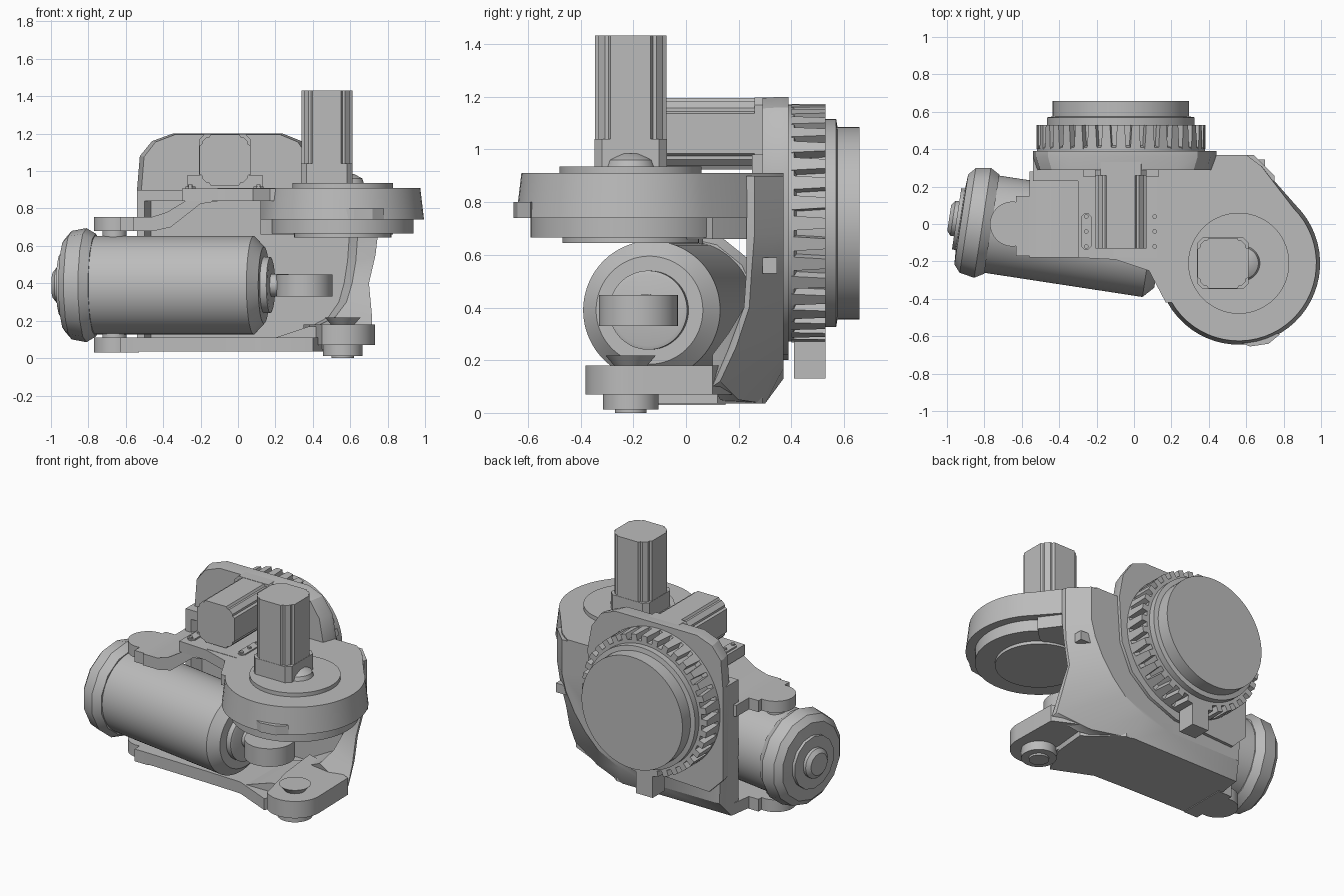
import bpy, bmesh, math
from mathutils import Vector

cube = bpy.data.objects.get("Cube")
if cube:
    bpy.data.objects.remove(cube, do_unlink=True)

grey = bpy.data.materials.new("machine_grey")
grey.use_nodes = True
colour = (0.5, 0.5, 0.5, 1)
grey.diffuse_color = colour
grey.node_tree.nodes["Principled BSDF"].inputs["Base Color"].default_value = colour
parts = []


def loft(name, rings):
    """Skin equal-length rings of points and cap both ends."""
    bm = bmesh.new()
    loops = [[bm.verts.new(p) for p in ring] for ring in rings]
    n = len(loops[0])
    for a, b in zip(loops, loops[1:]):
        for i in range(n):
            j = (i + 1) % n
            bm.faces.new((a[i], a[j], b[j], b[i]))
    bm.faces.new(loops[0])
    bm.faces.new(loops[-1])
    bmesh.ops.recalc_face_normals(bm, faces=bm.faces)
    mesh = bpy.data.meshes.new(name)
    bm.to_mesh(mesh)
    bm.free()
    mesh.materials.append(grey)
    obj = bpy.data.objects.new(name, mesh)
    bpy.context.collection.objects.link(obj)
    parts.append(obj)
    return obj


def flat(name, pts, z0, z1):
    """Extrude a plan outline upwards."""
    return loft(name, [[(x, y, z) for x, y in pts] for z in (z0, z1)])


def upright(name, pts, y0, y1):
    """Extrude a front outline backwards."""
    return loft(name, [[(x, y, z) for x, z in pts] for y in (y0, y1)])


def box(name, x0, x1, y0, y1, z0, z1):
    return flat(name, [(x0, y0), (x1, y0), (x1, y1), (x0, y1)], z0, z1)


def turned(name, origin, axis, profile, sides=64):
    """Rings of (radius, distance) along an axis."""
    axis = Vector(axis).normalized()
    up = Vector((0, 0, 1)) if abs(axis.z) < 0.9 else Vector((0, 1, 0))
    u = axis.cross(up).normalized()
    v = u.cross(axis)
    rings = []
    for r, t in profile:
        ring = []
        for i in range(sides):
            a = math.tau * (i + 0.5) / sides
            ring.append(Vector(origin) + axis * t + (u * math.cos(a) + v * math.sin(a)) * r)
        rings.append(ring)
    return loft(name, rings)


def arc(cx, cy, r, a0, a1, n=32):
    angles = [math.radians(a0 + (a1 - a0) * i / n) for i in range(n + 1)]
    return [(cx + r * math.cos(a), cy + r * math.sin(a)) for a in angles]


def motor_outline(h):
    """Square with grooved, chamfered corners."""
    quarter = [(h, -0.56 * h), (h, 0.56 * h), (0.9 * h, 0.62 * h),
               (0.9 * h, 0.72 * h), (0.72 * h, 0.9 * h), (0.62 * h, 0.9 * h)]
    pts = []
    for k in range(4):
        c, s = round(math.cos(k * math.pi / 2)), round(math.sin(k * math.pi / 2))
        pts += [(c * x - s * y, s * x + c * y) for x, y in quarter]
    return pts


def chamfered(h, c):
    return [(h, c - h), (h, h - c), (h - c, h), (c - h, h),
            (-h, h - c), (-h, c - h), (c - h, -h), (h - c, -h)]


Z, Y = (0, 0, 1), (0, 1, 0)
JX, JY = 0.56, -0.21       # upright joint axis
GX, GZ = -0.07, 0.72       # rear flange axis

# Upper deck with the big round joint housing
rings = []
for r, z in ((0.435, 0.74), (0.415, 0.91)):
    rings.append([(x, y, z) for x, y in
                  arc(JX, JY, r, -150, 45) + [(0.68, 0.31), (0.6, 0.37), (0.12, 0.37), (0.12, -0.27)]])
loft("joint_housing", rings)
flat("deck_underside", [(0.12, -0.24), (0.3, -0.2), (0.75, 0.02), (0.83, 0.1), (0.68, 0.3),
                        (0.6, 0.37), (0.12, 0.37)], 0.66, 0.76)
flat("deck_web", [(-0.3, -0.18), (-0.1, -0.19), (0.08, -0.25), (0.17, -0.42),
                  (0.4, -0.42), (0.4, 0.3), (-0.3, 0.3)], 0.84, 0.908)
turned("joint_bearing", (JX, JY, 0), Z, [(0.26, 0.645), (0.26, 0.665), (0.38, 0.665), (0.38, 0.75)])
turned("joint_cover", (JX, JY, 0), Z, [(0.27, 0.9), (0.27, 0.935)])
turned("cover_dome", (JX + 0.02, JY, 0), Z, [(0.095, 0.93), (0.085, 0.96), (0.04, 0.985)], 32)
flat("housing_lip", [(0.56, -0.63), (0.62, -0.655), (0.72, -0.64), (0.78, -0.59), (0.7, -0.55), (0.58, -0.58)],
     0.74, 0.8)

# Stepped upper arm reaching over the cylinder
arm = [(-0.56, 0.755), (-0.46, 0.755), (-0.38, 0.78), (-0.2, 0.89), (-0.1, 0.91), (0.14, 0.91),
       (0.14, 0.84), (-0.1, 0.84), (-0.2, 0.825), (-0.36, 0.70), (-0.45, 0.68), (-0.56, 0.68)]
upright("upper_arm", arm, -0.18, 0.28)
for label, z0, z1 in (("upper", 0.68, 0.755), ("lower", 0.03, 0.11)):
    box(label + "_ear_base", -0.63, -0.53, -0.17, 0.15, z0, z1)
    turned(label + "_ear", (-0.65, 0, 0), Z, [(0.12, z0), (0.12, z1)], 40)
for label, z0, z1 in (("upper", 0.64, 0.69), ("lower", 0.1, 0.14)):
    turned(label + "_pivot_pin", (-0.66, 0, 0), Z, [(0.065, z0), (0.065, z1)], 32)

# Rear wall: recessed inside, its outer side swept in towards the bottom
front = [(-0.54, 0.23, 0.035), (0.3, 0.2, 0.035), (0.55, 0.13, 0.05), (0.72, 0.1, 0.1), (0.715, 0.16, 0.24),
         (0.70, 0.22, 0.4), (0.735, 0.23, 0.55), (0.75, 0.23, 0.68), (0.75, 0.23, 0.9), (-0.54, 0.23, 0.9)]
middle = [(-0.54, 0.3, 0.035), (0.25, 0.3, 0.035), (0.5, 0.2, 0.05), (0.71, 0.13, 0.12), (0.71, 0.19, 0.25),
          (0.70, 0.24, 0.4), (0.735, 0.25, 0.55), (0.75, 0.26, 0.68), (0.75, 0.26, 0.9), (-0.54, 0.29, 0.9)]
rim = [(-0.5, 0.11), (0.3, 0.11), (0.42, 0.17), (0.52, 0.22), (0.58, 0.3),
       (0.61, 0.4), (0.63, 0.52), (0.64, 0.66), (0.62, 0.84), (-0.5, 0.84)]
outer = [(-0.5, 0.13), (0.05, 0.13), (0.22, 0.17), (0.38, 0.25), (0.47, 0.34),
         (0.55, 0.45), (0.61, 0.57), (0.64, 0.68), (0.64, 0.9), (-0.54, 0.9)]
loft("rear_wall", [[(x * 0.93, 0.29, z) for x, z in rim],
                   [(x, min(p[1], 0.23), z) for (x, z), p in zip(rim, front)],
                   front, middle,
                   [(x, 0.37, z) for x, z in outer]])

# Mounting plate behind the motor
plate = [(-0.54, 0.3), (-0.54, 0.9), (-0.525, 1.08), (-0.46, 1.16), (-0.35, 1.2),
         (0.24, 1.2), (0.34, 1.16), (0.41, 1.06), (0.44, 0.9), (0.42, 0.6), (0.34, 0.42),
         (0.2, 0.3), (0.0, 0.22), (-0.44, 0.2)]
small = [(GX + (x - GX) * 0.95, GZ + (z - GZ) * 0.99) for x, z in plate]
loft("mounting_plate", [[(x, y, z) for x, z in p] for p, y in ((small, 0.29), (plate, 0.36), (plate, 0.39))])

# Rear flange with ribbed ring
turned("rear_flange", (GX, 0, GZ), Y,
       [(0.45, 0.36), (0.45, 0.41), (0.415, 0.42), (0.415, 0.53), (0.395, 0.53), (0.395, 0.57),
        (0.365, 0.575), (0.365, 0.658)], 96)
RIBS = 36
for i in range(RIBS):
    a = math.tau * i / RIBS
    out = Vector((math.cos(a), 0, math.sin(a)))
    side = Vector((-math.sin(a), 0, math.cos(a)))
    base = Vector((GX, 0, GZ))
    loft("flange_rib", [[base + out * r + side * s + Vector((0, y, 0))
                         for r, s in ((0.4, -w), (0.452, -w), (0.452, w), (0.4, w))]
                        for y, w in ((0.4, 0.028), (0.53, 0.02))])
box("flange_foot", GX - 0.06, GX + 0.06, 0.41, 0.53, 0.13, 0.32)
box("wall_stop", 0.6, 0.7, 0.29, 0.345, 0.53, 0.59)

# Lower arm with its joint boss
flat("lower_arm", [(-0.56, -0.17), (-0.1, -0.18), (0.15, -0.19), (0.4, -0.3), (0.5, -0.1),
                   (0.52, 0.12), (0.3, 0.29), (-0.54, 0.29), (-0.56, 0.15)], 0.035, 0.11)
flat("boss_arm", arc(JX, JY, 0.172, -130, 0) + [(0.725, 0.1), (0.58, 0.17), (0.35, 0.24), (0.38, -0.05)],
     0.07, 0.18)
upright("arm_ramp", [(0.2, 0.11), (0.38, 0.17), (0.5, 0.17), (0.5, 0.05), (0.2, 0.05)], -0.2, 0.2)
turned("lower_boss", (JX, JY, 0), Z,
       [(0.06, 0), (0.06, 0.012), (0.105, 0.012), (0.105, 0.08)], 40)
turned("boss_cup", (JX, JY, 0), Z, [(0.055, 0.17), (0.095, 0.217)], 40)

# Balancing cylinder, slightly skewed in plan
axis = Vector((1, -0.153, 0)).normalized()
start = (-0.8, 0.005, 0.39)
turned("cylinder_body", start, axis,
       [(0.263, -0.02), (0.263, 0.895), (0.205, 0.95), (0.15, 0.95), (0.15, 0.985), (0.135, 0.99)], 80)
turned("cylinder_cap", start, axis,
       [(0.17, -0.15), (0.17, -0.13), (0.25, -0.125), (0.29, -0.09), (0.305, -0.01), (0.275, 0.04)], 14)
turned("cap_knob", start, axis, [(0.07, -0.19), (0.095, -0.17), (0.095, -0.12)], 40)
turned("piston_rod", start, axis, [(0.06, 0.95), (0.06, 1.08)], 32)
turned("rod_eye", (0.355, -0.18, 0), Z, [(0.15, 0.33), (0.15, 0.448)], 48)

# Upright motor and the horizontal motor
MX, MY, MZ = 0.475, -0.21, 1.06
flat("upright_motor", [(MX + x, MY + y) for x, y in motor_outline(0.136)], 1.0, 1.432)
flat("upright_motor_base", [(MX + x, MY + y) for x, y in chamfered(0.138, 0.03)], 0.92, 1.04)
upright("rear_motor", [(GX + x, MZ + z) for x, z in motor_outline(0.136)], -0.13, 0.32)
upright("rear_motor_base", [(GX + x, MZ + z) for x, z in chamfered(0.138, 0.03)], 0.26, 0.36)
box("rear_motor_seat", -0.27, 0.13, 0.25, 0.32, 0.9, 0.98)

# Small bolted plates beside the rear motor
for x in (-0.255, 0.11):
    flat("deck_plate", [(x + px, -0.04 + py) for px, py in
                        [(0.027, -0.08), (0.027, 0.08), (0.01, 0.098), (-0.01, 0.098),
                         (-0.027, 0.08), (-0.027, -0.08), (-0.01, -0.098), (0.01, -0.098)]], 0.9, 0.918)
    for y in (-0.12, -0.04, 0.04):
        turned("plate_bolt", (x, y, 0), Z, [(0.012, 0.91), (0.012, 0.928)], 12)

# Soft shading with crisp edges
bpy.ops.object.select_all(action="DESELECT")
for obj in parts:
    obj.select_set(True)
bpy.context.view_layer.objects.active = parts[0]
bpy.ops.object.shade_smooth_by_angle(angle=math.radians(30))
